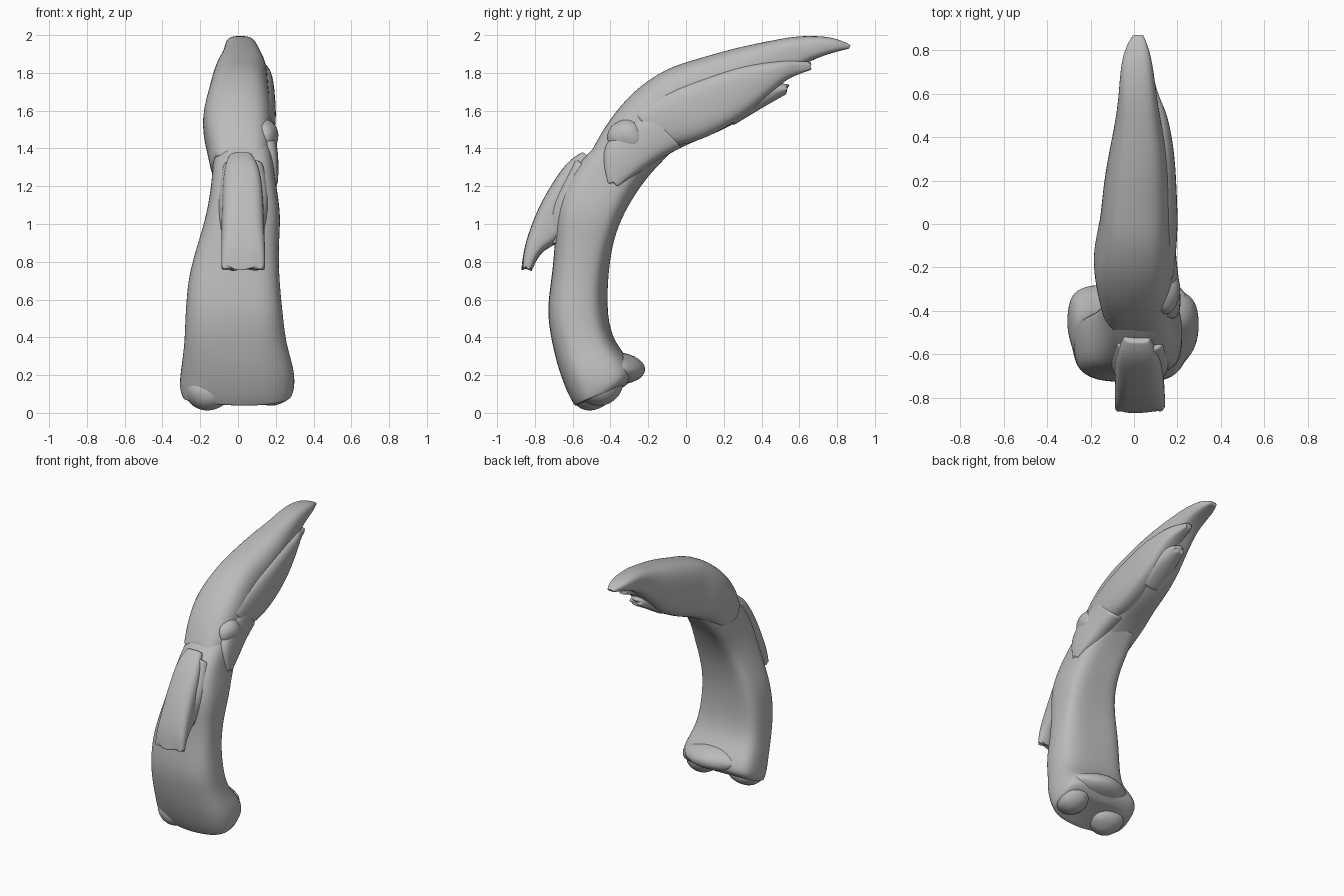
import bpy, bmesh, math
from mathutils import Vector, noise

cube = bpy.data.objects.get("Cube")
if cube:
    bpy.data.objects.remove(cube, do_unlink=True)

bone = bpy.data.materials.new("bone_grey")
bone.use_nodes = True
bone.diffuse_color = (0.5, 0.5, 0.5, 1)
bone.node_tree.nodes["Principled BSDF"].inputs["Base Color"].default_value = bone.diffuse_color


def power(value, exponent):
    return math.copysign(abs(value) ** exponent, value)


def loft(name, rows, sides=20, square=0.7, hollow=0.0, lean=0.0, rough=0.0,
         jag_start=0.0, jag_end=0.0, sink=0.01):
    """Each row: outer (y, z), inner (y, z), lowest x, highest x."""
    bm = bmesh.new()
    spans = []
    for outer_y, outer_z, inner_y, inner_z, low, high in rows:
        outer, inner = Vector((0, outer_y, outer_z)), Vector((0, inner_y, inner_z))
        spans.append(((outer + inner) / 2, (outer - inner) / 2, (low + high) / 2, (high - low) / 2))
    rings = []
    for i, (centre, half, mid, width) in enumerate(spans):
        ahead = spans[min(i + 1, len(spans) - 1)][0] - spans[max(i - 1, 0)][0]
        ahead.normalize()
        jag = jag_start if i == 0 else jag_end if i == len(spans) - 1 else 0
        ring = []
        for k in range(sides):
            angle = math.tau * k / sides
            depth = power(math.cos(angle), square)
            side = power(math.sin(angle), square)
            if depth < 0:
                depth += hollow * (1 - abs(side) ** 2) - lean * side * depth
            point = centre + half * depth + Vector((mid + width * side, 0, 0))
            point += ahead * jag * math.sin(k * 2.3 + 1)
            point += rough * noise.noise_vector(point * 4)
            ring.append(bm.verts.new(point))
        rings.append(ring)
    for a, b in zip(rings, rings[1:]):
        for k in range(sides):
            n = (k + 1) % sides
            bm.faces.new((a[k], a[n], b[n], b[k]))
    # Caps are inset and sunk a little, like broken ends
    for ring in (rings[0], rings[-1]):
        cap = bm.faces.new(ring)
        bmesh.ops.inset_region(bm, faces=[cap], thickness=sink * 1.3, depth=-sink)
    bmesh.ops.recalc_face_normals(bm, faces=bm.faces)
    mesh = bpy.data.meshes.new(name)
    bm.to_mesh(mesh)
    bm.free()
    return finish(bpy.data.objects.new(name, mesh))


def finish(obj):
    bpy.context.collection.objects.link(obj)
    obj.data.materials.append(bone)
    smooth = obj.modifiers.new("smooth_surface", "SUBSURF")
    smooth.levels = smooth.render_levels = 2
    for face in obj.data.polygons:
        face.use_smooth = True
    return obj


def lobe(name, position, size):
    bm = bmesh.new()
    bmesh.ops.create_icosphere(bm, subdivisions=2, radius=1)
    for v in bm.verts:
        v.co = Vector(a * b for a, b in zip(v.co, size)) + Vector(position)
        v.co += 0.02 * noise.noise_vector(v.co * 6)
    mesh = bpy.data.meshes.new(name)
    bm.to_mesh(mesh)
    bm.free()
    return finish(bpy.data.objects.new(name, mesh))


# Lower shaft with flared foot and a channel down the back
loft("lower_shaft", [
    (-.59, .04, -.32, .14, -.29, .29),
    (-.625, .09, -.24, .19, -.31, .31),
    (-.675, .22, -.26, .27, -.30, .30),
    (-.71, .37, -.36, .37, -.28, .26),
    (-.735, .54, -.40, .50, -.28, .24),
    (-.715, .72, -.40, .72, -.265, .215),
    (-.69, .92, -.38, .88, -.21, .22),
    (-.69, 1.08, -.33, 1.02, -.16, .23),
    (-.63, 1.26, -.24, 1.17, -.14, .20),
    (-.49, 1.41, -.17, 1.27, -.14, .19),
    (-.33, 1.55, -.08, 1.36, -.12, .15)],
    square=0.65, hollow=0.15, lean=0.12, rough=0.015, sink=0.03)

# Upper horn sweeping back to a point
loft("upper_horn", [
    (-.51, 1.38, -.27, 1.22, -.15, .17),
    (-.43, 1.53, -.16, 1.31, -.175, .18),
    (-.28, 1.71, -.04, 1.38, -.195, .18),
    (-.10, 1.83, .10, 1.43, -.16, .17),
    (.05, 1.87, .23, 1.49, -.145, .17),
    (.25, 1.935, .37, 1.58, -.12, .16),
    (.45, 1.98, .49, 1.70, -.09, .13),
    (.60, 2.0, .62, 1.84, -.075, .10),
    (.78, 1.995, .78, 1.90, -.06, .075),
    (.87, 1.95, .86, 1.93, -.01, .04)], hollow=0.1, rough=0.015, jag_start=0.02)

# Raised split plate on the front, standing away at its lower end
loft("front_plate", [
    (-.55, 1.38, -.48, 1.33, -.05, .07),
    (-.62, 1.34, -.52, 1.24, -.08, .11),
    (-.69, 1.25, -.57, 1.10, -.09, .13),
    (-.77, 1.12, -.61, .97, -.09, .14),
    (-.83, .97, -.69, .89, -.09, .14),
    (-.865, .86, -.77, .86, -.09, .14),
    (-.875, .77, -.82, .76, -.09, .14)], square=0.6, rough=0.01, jag_end=0.02)

# Web joining the plate to the shaft
loft("plate_web", [
    (-.59, 1.35, -.45, 1.24, -.09, .14),
    (-.69, 1.18, -.52, 1.06, -.12, .18),
    (-.76, 1.02, -.58, .95, -.10, .15),
    (-.74, .90, -.60, .88, -.07, .12)], sides=12, rough=0.01)

# Flap of the horn overlapping the shaft on one side
loft("side_flap", [
    (-.42, 1.22, -.35, 1.20, .12, .21),
    (-.46, 1.38, -.25, 1.26, .08, .22),
    (-.38, 1.50, -.15, 1.34, .06, .21),
    (-.20, 1.60, -.02, 1.40, .04, .19)], sides=12, rough=0.01, jag_start=0.02)

# Lower ridge along one side, ending in broken splinters under the tip
loft("side_ridge", [
    (-.28, 1.60, -.14, 1.40, .04, .18),
    (-.10, 1.72, .04, 1.42, .03, .205),
    (.12, 1.79, .20, 1.50, .02, .205),
    (.30, 1.85, .36, 1.60, .02, .19),
    (.52, 1.87, .51, 1.74, .02, .16),
    (.58, 1.87, .58, 1.78, .02, .12),
    (.66, 1.85, .66, 1.81, .03, .09)], sides=16, rough=0.015, jag_end=0.01)
loft("short_splinter", [
    (.2, 1.70, .25, 1.52, -.05, .16),
    (.4, 1.76, .42, 1.62, -.04, .15),
    (.54, 1.73, .53, 1.68, .0, .10)], sides=12, rough=0.015, jag_end=0.015)

# Rounded heel and lobes of the foot, and a knob beside the bend
lobe("heel", (.02, -.35, .23), (.24, .14, .09))
lobe("right_foot_lobe", (-.16, -.50, .13), (.15, .12, .125))
lobe("left_foot_lobe", (.17, -.46, .15), (.13, .14, .115))
lobe("side_knob", (.14, -.31, 1.46), (.07, .11, .10))
